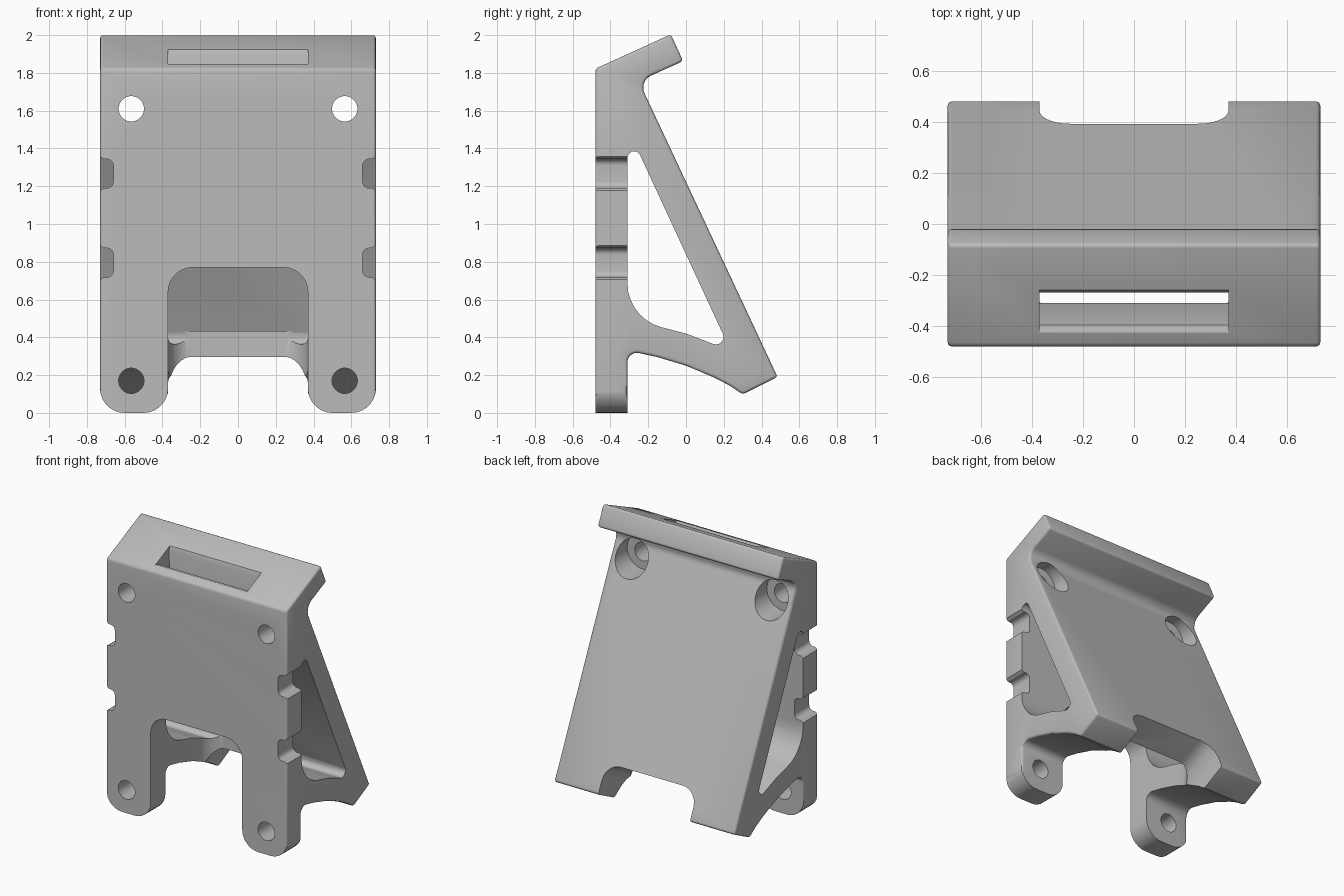
import bpy, bmesh, math
from mathutils import Vector

if "Cube" in bpy.data.objects:
    bpy.data.objects.remove(bpy.data.objects["Cube"], do_unlink=True)


def rounded(corners, steps=7):
    """Outline from (a, b[, radius]) corners, with arcs where a radius is given."""
    out = []
    for i, c in enumerate(corners):
        p = Vector(c[:2])
        if len(c) < 3:
            out.append(p)
            continue
        u = (Vector(corners[i - 1][:2]) - p).normalized()
        v = (Vector(corners[(i + 1) % len(corners)][:2]) - p).normalized()
        half = u.angle(v) / 2
        centre = p + (u + v).normalized() * c[2] / math.sin(half)
        start = p + u * c[2] / math.tan(half) - centre
        end = p + v * c[2] / math.tan(half) - centre
        sweep = math.pi - 2 * half
        for k in range(steps + 1):
            t = k / steps
            out.append(centre + (start * math.sin((1 - t) * sweep)
                                 + end * math.sin(t * sweep)) / math.sin(sweep))
    return out


def prism(name, outline, axis, lo, hi):
    """Extrude a flat outline along an axis."""
    place = {"x": lambda p, t: (t, p.x, p.y),
             "y": lambda p, t: (p.x, t, p.y),
             "z": lambda p, t: (p.x, p.y, t)}[axis]
    bm = bmesh.new()
    a = [bm.verts.new(place(p, lo)) for p in outline]
    b = [bm.verts.new(place(p, hi)) for p in outline]
    bm.faces.new(a)
    bm.faces.new(b[::-1])
    for i in range(len(a)):
        j = (i + 1) % len(a)
        bm.faces.new((a[j], a[i], b[i], b[j]))
    bmesh.ops.recalc_face_normals(bm, faces=bm.faces)
    mesh = bpy.data.meshes.new(name)
    bm.to_mesh(mesh)
    bm.free()
    ob = bpy.data.objects.new(name, mesh)
    bpy.context.scene.collection.objects.link(ob)
    return ob


def circle(x, z, r, n=40):
    return [Vector((x + r * math.cos(k * math.tau / n),
                    z + r * math.sin(k * math.tau / n))) for k in range(n)]


W, GAP = 0.73, 0.37      # half widths of the body and of its central opening

# Bracket body: side profile with hooked top and angled back plate
body = prism("angled_bracket", rounded([
    (-0.48, -0.05), (-0.48, 1.822), (-0.08, 2.004), (-0.015, 1.862),
    (-0.25, 1.757, 0.07), (0.485, 0.19), (0.30, 0.098), (0.23, 0.145),
    (0.15, 0.187), (0.0, 0.25), (-0.15, 0.295), (-0.31, 0.33, 0.05),
    (-0.31, -0.05)]), "x", -W, W)
bevel = body.modifiers.new("soft_edges", "BEVEL")
bevel.width, bevel.segments = 0.016, 3
bevel.limit_method, bevel.angle_limit = "ANGLE", math.radians(30)
bevel.use_clamp_overlap = False

cutters = []

# Triangular window through both sides
cutters.append(prism("window_cut", rounded([
    (-0.31, 1.509, 0.035), (0.236, 0.33, 0.04), (0.0, 0.42),
    (-0.31, 0.50, 0.24)]), "x", -1, 1))

# Opening between the legs, with rounded leg ends
w = W + 0.0005
cutters.append(prism("leg_cut", rounded([
    (-0.9, -0.2), (-0.9, 0.2), (-w, 0.2), (-w, 0, 0.13), (-GAP, 0, 0.13),
    (-GAP, 0.77, 0.13), (GAP, 0.77, 0.13), (GAP, 0, 0.13), (w, 0, 0.13),
    (w, 0.2), (0.9, 0.2), (0.9, -0.2)]), "y", -0.6, 0.0))

# Gap in the lower web behind the opening
cutters.append(prism("web_cut", rounded([
    (-GAP, -0.1), (-GAP, 0.2, 0.13), (GAP, 0.2, 0.13), (GAP, -0.1)]),
    "z", -0.1, 0.43))

# Notch in the lower edge of the back plate, square to its slope
notch = prism("back_notch_cut", rounded([
    (-GAP, -0.3), (-GAP, 0.215, 0.12), (GAP, 0.215, 0.12), (GAP, -0.3)]),
    "y", -0.5, 0.3)
notch.location = (0, 0.48, 0.19)
notch.rotation_euler.x = math.radians(24.9)
cutters.append(notch)

# Strap slot from the sloping top down into the window
cutters.append(prism("slot_cut", rounded([
    (-0.46, 1.95), (-0.425, 1.845), (-0.395, 1.84), (-0.31, 1.66),
    (-0.309, 1.3), (-0.25, 1.3), (-0.268, 1.89), (-0.25, 1.95)]),
    "x", -GAP, GAP))

for s in (-1, 1):
    # Strap notches on the side edges of the front plate
    for z in (0.795, 1.267):
        cutters.append(prism("side_notch_cut", rounded([
            (s * 0.8, z + 0.09), (s * W, z + 0.09), (s * 0.71, z + 0.077),
            (s * 0.66, z + 0.077, 0.035), (s * 0.66, z - 0.077, 0.035),
            (s * 0.71, z - 0.077), (s * W, z - 0.09), (s * 0.8, z - 0.09)]),
            "y", -0.6, -0.305))
    # Screw holes, the upper pair counterbored from behind
    x = s * 0.565
    cutters.append(prism("lower_hole_cut", circle(x, 0.17, 0.067), "y", -0.6, -0.25))
    cutters.append(prism("upper_hole_cut", circle(x, 1.61, 0.067), "y", -0.6, 0.2))
    cutters.append(prism("counterbore_cut", circle(x, 1.61, 0.128), "y", -0.31, 0.2))

for c in cutters:
    c.hide_render = True
    m = body.modifiers.new(c.name, "BOOLEAN")
    m.operation, m.solver, m.object = "DIFFERENCE", "EXACT", c

# Bake the cuts and drop the cutters
bpy.context.view_layer.update()
graph = bpy.context.evaluated_depsgraph_get()
mesh = bpy.data.meshes.new_from_object(body.evaluated_get(graph))
body.modifiers.clear()
body.data = mesh
for c in cutters:
    bpy.data.objects.remove(c, do_unlink=True)

# Plain grey finish
grey = bpy.data.materials.new("plain_grey")
grey.use_nodes = True
colour = (0.5, 0.5, 0.5, 1)
grey.diffuse_color = colour
grey.node_tree.nodes["Principled BSDF"].inputs["Base Color"].default_value = colour
mesh.materials.clear()
mesh.materials.append(grey)
for f in mesh.polygons:
    f.material_index = 0

bpy.ops.object.select_all(action="DESELECT")
body.select_set(True)
bpy.context.view_layer.objects.active = body
bpy.ops.object.shade_smooth_by_angle(angle=math.radians(30))
